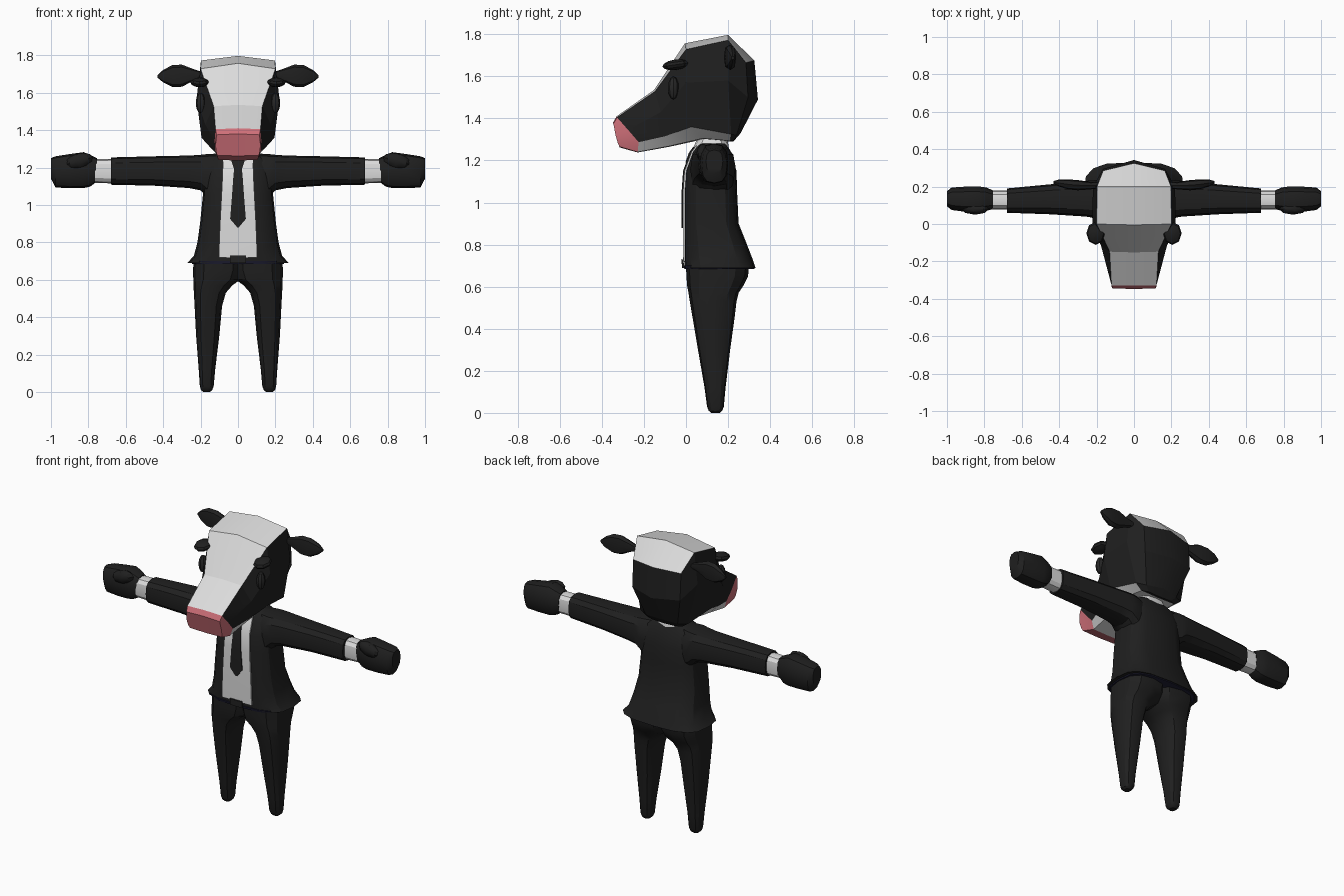
import bpy, bmesh, math
from mathutils import Matrix, Vector


def material(name, rgb):
    m = bpy.data.materials.new(name)
    m.diffuse_color = (*rgb, 1)
    return m


BLACK = material("black", (0.014, 0.014, 0.014))
WHITE = material("white", (0.72, 0.72, 0.72))
PINK = material("pink", (0.62, 0.16, 0.19))
NAVY = material("navy", (0.014, 0.014, 0.035))
GREY = material("dark_grey", (0.02, 0.02, 0.02))


def finish(name, bm, mats, mirror=False, angle=30):
    bmesh.ops.recalc_face_normals(bm, faces=bm.faces[:])
    me = bpy.data.meshes.new(name)
    bm.to_mesh(me)
    bm.free()
    for m in mats:
        me.materials.append(m)
    me.shade_smooth()
    me.set_sharp_from_angle(angle=math.radians(angle))
    ob = bpy.data.objects.new(name, me)
    bpy.context.collection.objects.link(ob)
    if mirror:
        ob.modifiers.new("mirror", 'MIRROR')
    return ob


def loft(name, axis, rings, mat, n=12, e=0.75, mirror=False):
    """Rounded-box rings (position, a0, a1, b0, b1) along x or z."""
    bm = bmesh.new()
    loops = []
    for p, a0, a1, b0, b1 in rings:
        loop = []
        for i in range(n):
            t = 2 * math.pi * i / n
            c, s = math.cos(t), math.sin(t)
            a = (a0 + a1) / 2 + (a1 - a0) / 2 * math.copysign(abs(c) ** e, c)
            b = (b0 + b1) / 2 + (b1 - b0) / 2 * math.copysign(abs(s) ** e, s)
            loop.append(bm.verts.new((p, a, b) if axis == 'x' else (a, b, p)))
        loops.append(loop)
    for l0, l1 in zip(loops, loops[1:]):
        for i in range(n):
            j = (i + 1) % n
            bm.faces.new((l0[i], l0[j], l1[j], l1[i]))
    bm.faces.new(loops[0])
    bm.faces.new(loops[-1])
    return finish(name, bm, [mat], mirror)


def ellipsoid(name, pos, radii, rot, mat):
    bm = bmesh.new()
    m = (Matrix.Translation(pos) @ Matrix.Rotation(math.radians(rot[1]), 4, rot[0])
         @ Matrix.Diagonal((*radii, 1)))
    bmesh.ops.create_uvsphere(bm, u_segments=8, v_segments=6, radius=1, matrix=m)
    return finish(name, bm, [mat], mirror=True)


# Head: half sections from snout to back, each running top centre to bottom centre
SECTIONS = [
    [(0, -.347, 1.38), (.115, -.345, 1.375), (.12, -.335, 1.32), (.117, -.325, 1.285), (.112, -.315, 1.265), (0, -.315, 1.262)],
    [(0, -.33, 1.41), (.12, -.328, 1.405), (.125, -.275, 1.345), (.122, -.225, 1.287), (.105, -.23, 1.24), (0, -.23, 1.238)],
    [(0, -.152, 1.535), (.13, -.148, 1.528), (.175, -.12, 1.43), (.155, -.1, 1.315), (.11, -.08, 1.268), (0, -.08, 1.265)],
    [(0, -.005, 1.757), (.2, 0, 1.728), (.222, .0, 1.57), (.195, .025, 1.36), (.13, .08, 1.305), (0, .08, 1.30)],
    [(0, .2, 1.797), (.198, .2, 1.772), (.22, .2, 1.58), (.165, .215, 1.325), (.12, .21, 1.293), (0, .21, 1.29)],
    [(0, .325, 1.675), (.165, .285, 1.665), (.165, .295, 1.5), (.11, .24, 1.32), (.08, .225, 1.293), (0, .225, 1.29)],
]
bm = bmesh.new()
grid = [[bm.verts.new(p) for p in s] for s in SECTIONS]
for r in range(5):
    for c in range(5):
        f = bm.faces.new((grid[r][c], grid[r][c + 1], grid[r + 1][c + 1], grid[r + 1][c]))
        # pink muzzle, white blaze and jaw, black cheeks
        f.material_index = 2 if r == 0 else (1 if c == 0 or (c >= 3 and r < 4) else 0)
nose, back = grid[0], grid[-1]
bm.faces.new(nose).material_index = 2
mid = bm.verts.new((0, .342, 1.49))
low = bm.verts.new((0, .26, 1.33))
bm.faces.new((back[0], back[1], back[2], mid))
bm.faces.new((mid, back[2], back[3], low))
bm.faces.new((low, back[3], back[4], back[5]))
finish("head", bm, [BLACK, WHITE, PINK], mirror=True, angle=15)

# Eyes, brows and ears
ellipsoid("eye", (.2, -.06, 1.545), (.026, .026, .055), ('X', 0), GREY)
ellipsoid("brow", (.205, -.05, 1.655), (.05, .062, .025), ('X', 8), BLACK)
loft("ear", 'x', [
    (.19, .19, .225, 1.68, 1.71), (.235, .185, .225, 1.665, 1.725),
    (.30, .18, .235, 1.632, 1.75), (.35, .185, .238, 1.63, 1.748),
    (.40, .20, .238, 1.655, 1.722), (.43, .215, .23, 1.68, 1.695)],
    BLACK, n=8, mirror=True)

# Jacket body
JACKET = [(.69, .27, -.005, .33), (.73, .235, -.01, .317), (.80, .217, -.01, .29),
          (.90, .203, -.01, .25), (1.05, .188, -.01, .243), (1.15, .185, -.003, .24),
          (1.24, .165, .03, .215), (1.28, .10, .06, .19)]
loft("jacket", 'z', [(z, -w, w, y0, y1) for z, w, y0, y1 in JACKET], BLACK, n=16, e=0.62)
loft("jacket_hem", 'z', [(.685, -.245, .245, -.008, .325), (.70, -.255, .255, -.012, .326)],
     NAVY, n=16, e=0.62)
loft("collar", 'z', [(1.25, -.10, .10, .03, .205), (1.285, -.085, .085, .045, .20),
                     (1.315, -.075, .075, .06, .19)], WHITE)


def front_y(z):
    for (z0, _, a, _), (z1, _, b, _) in zip(JACKET, JACKET[1:]):
        if z <= z1:
            return a + (b - a) * (z - z0) / (z1 - z0)
    return JACKET[-1][2]


def plate(name, profile, offset, mat):
    """Thin panel that follows the chest; profile is (z, half width)."""
    bm = bmesh.new()
    rows = []
    for z, w in profile:
        y = front_y(z) - offset
        rows.append([bm.verts.new((x, y + d, z)) for x, d in
                     ((-w, .009), (-w, 0), (0, -.001), (w, 0), (w, .009))])
    for r0, r1 in zip(rows, rows[1:]):
        for i in range(5):
            j = (i + 1) % 5
            bm.faces.new((r0[i], r0[j], r1[j], r1[i]))
    bm.faces.new(rows[0])
    bm.faces.new(rows[-1])
    finish(name, bm, [mat])


plate("shirt", [(.72, .102), (.80, .10), (.90, .096), (1.05, .088), (1.15, .083),
                (1.24, .08), (1.275, .055)], .004, WHITE)
plate("tie", [(.88, .004), (.925, .042), (1.05, .032), (1.15, .025), (1.20, .02)], .010, BLACK)
plate("tie_knot", [(1.19, .02), (1.235, .035), (1.265, .03)], .014, BLACK)
plate("belt_buckle", [(.69, .042), (.73, .042)], .012, GREY)

# Trousers: two legs that merge at the hips
loft("trouser_leg", 'z', [
    (.70, -.03, .238, .0, .30), (.65, -.03, .24, .002, .295), (.60, -.012, .239, .006, .27),
    (.57, .03, .238, .012, .25), (.53, .065, .236, .018, .24), (.46, .085, .232, .03, .232),
    (.30, .10, .224, .057, .21), (.12, .122, .21, .088, .188), (.03, .13, .204, .10, .18),
    (.01, .138, .198, .108, .172), (0, .15, .186, .12, .16)], BLACK, e=0.8, mirror=True)

# Arms: sleeve, shirt cuff and hand
loft("sleeve", 'x', [
    (.08, .04, .21, 1.0, 1.276), (.165, .02, .235, 1.04, 1.272), (.20, .03, .235, 1.078, 1.268),
    (.26, .04, .23, 1.09, 1.264), (.45, .052, .212, 1.103, 1.26), (.68, .06, .19, 1.108, 1.254)],
    BLACK, mirror=True)
loft("cuff", 'x', [(.67, .078, .178, 1.115, 1.246), (.765, .078, .178, 1.118, 1.244)],
     WHITE, mirror=True)
loft("hand", 'x', [
    (.755, .08, .18, 1.125, 1.25), (.79, .07, .195, 1.098, 1.268), (.825, .065, .20, 1.09, 1.282),
    (.90, .065, .20, 1.09, 1.272), (.975, .075, .195, 1.093, 1.26), (1.0, .095, .175, 1.14, 1.25)],
    BLACK, mirror=True)
ellipsoid("thumb", (.85, .08, 1.235), (.075, .03, .04), ('Y', 15), BLACK)
